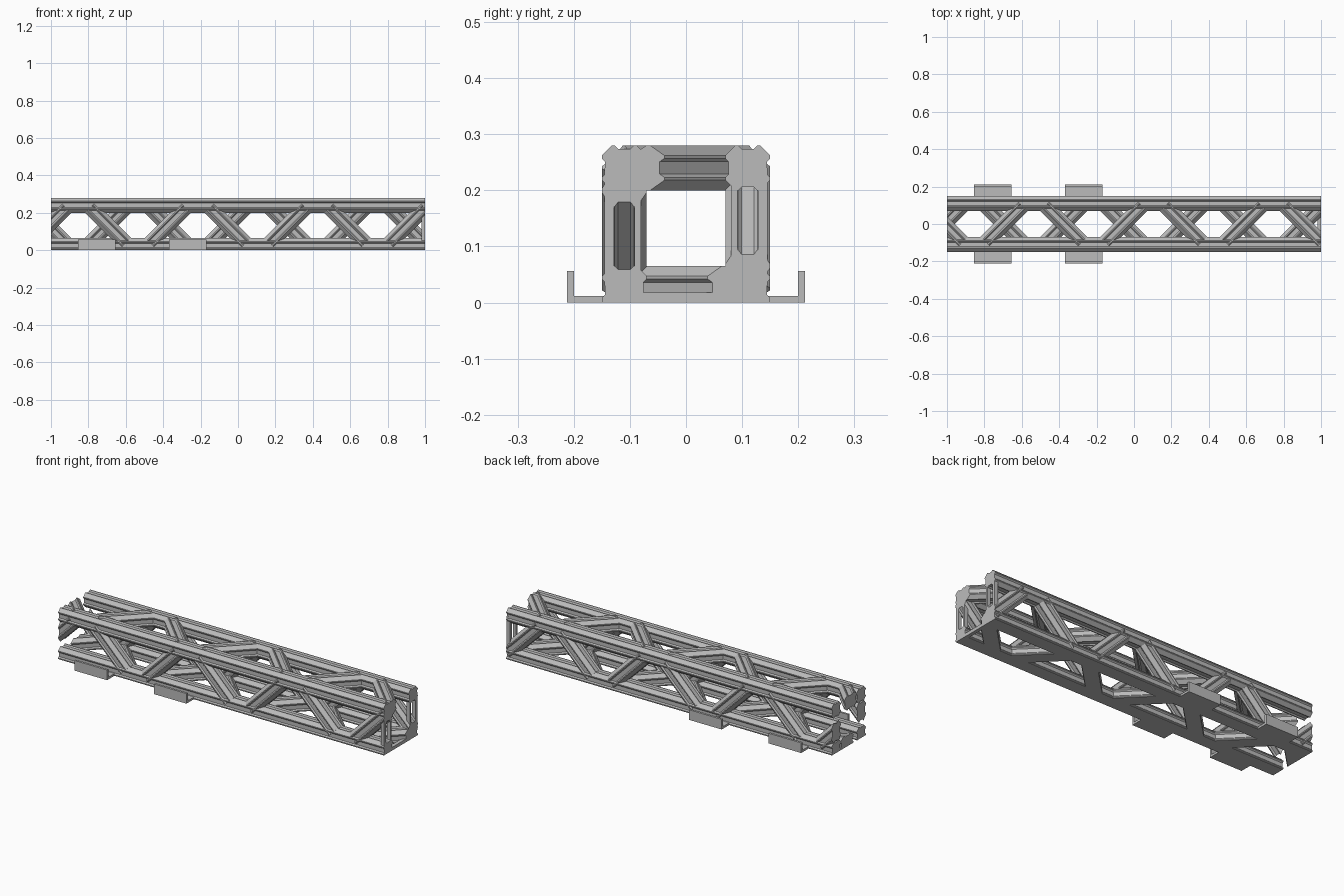
import bpy, bmesh
from mathutils import Vector, Matrix

cube = bpy.data.objects.get("Cube")
if cube:
    bpy.data.objects.remove(cube, do_unlink=True)

grey = bpy.data.materials.new("light grey")
grey.use_nodes = True
colour = (0.5, 0.5, 0.5, 1)
grey.diffuse_color = colour
grey.node_tree.nodes["Principled BSDF"].inputs["Base Color"].default_value = colour

HALF = 0.04                     # half width of a rail
SIDE, LOW, HIGH = 0.11, 0.025, 0.24   # rail centre lines
PITCH, NODE = 0.32, 0.745       # joint spacing and one joint position
EDGE = [(-0.022, 0.04), (-0.017, 0.04), (-0.011, 0.034),
        (0.011, 0.034), (0.017, 0.04), (0.022, 0.04)]


def finish(name, bm):
    bmesh.ops.recalc_face_normals(bm, faces=bm.faces)
    mesh = bpy.data.meshes.new(name)
    bm.to_mesh(mesh)
    bm.free()
    mesh.materials.append(grey)
    obj = bpy.data.objects.new(name, mesh)
    bpy.context.collection.objects.link(obj)
    return obj


def clip(bm, point, normal):
    """Cut away everything beyond a plane and close the cut."""
    bmesh.ops.bisect_plane(bm, geom=bm.verts[:] + bm.edges[:] + bm.faces[:], dist=1e-5,
                           plane_co=point, plane_no=normal, clear_outer=True)
    open_edges = [e for e in bm.edges if e.is_boundary]
    if open_edges:
        bmesh.ops.holes_fill(bm, edges=open_edges, sides=0)


def rail(name, start, end, normal):
    """Grooved, chamfered square bar, trimmed to the beam's ends and base."""
    start, end, normal = Vector(start), Vector(end), Vector(normal)
    across = normal.cross(end - start).normalized()
    bm = bmesh.new()
    ring = []
    for turn in range(4):
        for u, v in EDGE:
            for _ in range(turn):
                u, v = v, -u
            ring.append(bm.verts.new(start + across * u + normal * v))
    face = bm.faces.new(ring)
    moved = bmesh.ops.extrude_face_region(bm, geom=[face], use_keep_orig=True)["geom"]
    bmesh.ops.translate(bm, vec=end - start,
                        verts=[g for g in moved if isinstance(g, bmesh.types.BMVert)])
    for point, direction in (((1, 0, 0), (1, 0, 0)), ((-1, 0, 0), (-1, 0, 0)),
                             ((0, 0, 0), (0, 0, -1))):
        clip(bm, point, direction)
    if bm.faces:
        finish(name, bm)
    else:
        bm.free()


def box(name, x0, x1, y0, y1, z0, z1):
    bm = bmesh.new()
    bmesh.ops.create_cube(bm, size=1, matrix=Matrix.Translation(
        ((x0 + x1) / 2, (y0 + y1) / 2, (z0 + z1) / 2)) @ Matrix.Diagonal(
        (x1 - x0, y1 - y0, z1 - z0, 1)))
    finish(name, bm)


# Four long corner rails
corners = {"front_top": (-SIDE, HIGH), "front_bottom": (-SIDE, LOW),
           "back_top": (SIDE, HIGH), "back_bottom": (SIDE, LOW)}
for name, (y, z) in corners.items():
    rail(name + "_rail", (-1, y, z), (1, y, z), (0, 0, 1))

# Zigzag braces on all four sides; each starts on the first rail at the joint NODE
panels = {"front": ("front_bottom", "front_top", (0, 1, 0)),
          "back": ("back_top", "back_bottom", (0, 1, 0)),
          "top": ("back_top", "front_top", (0, 0, 1)),
          "bottom": ("front_bottom", "back_bottom", (0, 0, 1))}
for name, (first, second, normal) in panels.items():
    for i in range(-6, 2):
        pair = (first, second) if i % 2 == 0 else (second, first)
        (ya, za), (yb, zb) = corners[pair[0]], corners[pair[1]]
        rise = abs(yb - ya) + abs(zb - za)
        middle = NODE + PITCH * (i + 0.5)
        a = Vector((middle - rise / 2, ya, za))
        b = Vector((middle + rise / 2, yb, zb))
        if a.x > 0.95 or b.x < -0.95:
            continue
        inset = (b - a).normalized() * 0.018
        rail(name + "_brace", a + inset, b - inset, normal)

# Slotted end posts and the low end crossbar
for side in (-1, 1):
    for inner, outer in ((0.08, 0.092), (0.128, 0.145)):
        ys = sorted((side * inner, side * outer))
        box("end_post", 0.98, 1, *ys, 0.03, 0.24)
box("end_crossbar", 0.98, 1, -0.09, 0.09, 0, 0.018)

# L-shaped mounting brackets along both lower edges
for side in (-1, 1):
    for x0 in (-0.856, -0.368):
        x1 = x0 + 0.2
        ys = sorted((side * 0.13, side * 0.212))
        box("bracket_base", x0, x1, *ys, 0, 0.012)
        ys = sorted((side * 0.2, side * 0.212))
        box("bracket_lip", x0, x1, *ys, 0.012, 0.056)
